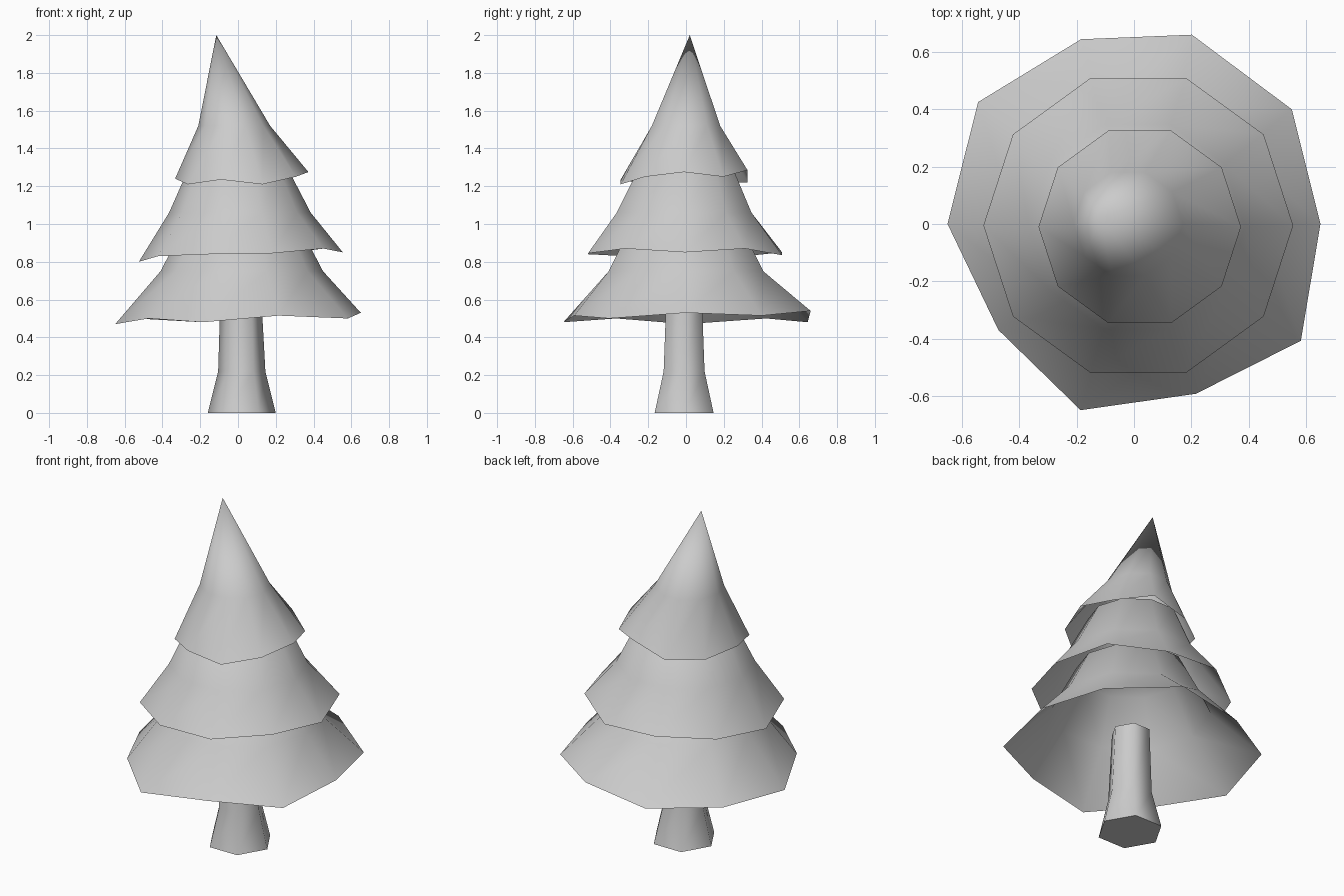
import bpy
import bmesh
from math import cos, sin, radians, tau

cube = bpy.data.objects.get("Cube")
if cube:
    bpy.data.objects.remove(cube, do_unlink=True)

# Single flat colour
grey = bpy.data.materials.new("light_grey")
grey.use_nodes = True
colour = (0.6, 0.6, 0.6, 1)
grey.diffuse_color = colour
grey.node_tree.nodes["Principled BSDF"].inputs["Base Color"].default_value = colour


def ring(bm, sides, centre, radius, height, turn=None):
    """Ring of vertices; radius, height and turn may be given per vertex."""
    def pick(value, i):
        return value[i] if isinstance(value, (list, tuple)) else value
    verts = []
    for i in range(sides):
        angle = tau * i / sides + radians(pick(turn or 0, i))
        r = pick(radius, i)
        verts.append(bm.verts.new((centre[0] + r * cos(angle),
                                   centre[1] + r * sin(angle), pick(height, i))))
    return verts


def bridge(bm, lower, upper):
    for i in range(len(lower)):
        j = (i + 1) % len(lower)
        bm.faces.new((lower[i], lower[j], upper[j], upper[i]))


def finish(bm, name):
    for face in bm.faces:
        face.smooth = True
    mesh = bpy.data.meshes.new(name)
    bm.to_mesh(mesh)
    bm.free()
    mesh.set_sharp_from_angle(angle=radians(65))
    mesh.materials.append(grey)
    obj = bpy.data.objects.new(name, mesh)
    bpy.context.collection.objects.link(obj)


def tier(name, rim, upper_rings, tip):
    """Open skirt of foliage: an uneven rim, round rings above it and a tip."""
    bm = bmesh.new()
    rings = [ring(bm, 10, *rim)] + [ring(bm, 10, *r) for r in upper_rings]
    for lower, upper in zip(rings, rings[1:]):
        bridge(bm, lower, upper)
    point = bm.verts.new(tip)
    last = rings[-1]
    for i in range(10):
        bm.faces.new((last[i], last[(i + 1) % 10], point))
    finish(bm, name)


# Bottom foliage, with a ragged rim
tier("bottom_foliage",
     ((0, 0),
      [.65, .68, .69, .67, .69, .65, .6, .675, .63, .71],
      [.53, .515, .54, .48, .5, .47, .5, .48, .515, .5],
      [0, 0, 1, -2, -2, 0, 2, 2, 2, 1]),
     [((.02, 0), .43, .75), ((.02, 0), .3, 1)], (0, 0, 1.1))

# Middle foliage
tier("middle_foliage",
     ((.015, -.005), .54,
      [.85, .87, .835, .85, .83, .8, .83, .84, .845, .87]),
     [((.01, -.01), .375, 1.06), ((0, 0), .25, 1.32)], (-.02, 0, 1.42))

# Top foliage, leaning to its tip
tier("top_foliage",
     ((.02, -.01), .353,
      [1.275, 1.25, 1.285, 1.22, 1.22, 1.24, 1.21, 1.235, 1.21, 1.25]),
     [((-.02, 0), .19, 1.52)], (-.115, .02, 2))

# Six-sided trunk with a flared foot
trunk = bmesh.new()
foot = ring(trunk, 6, (.02, -.01), .18, 0)
knee = ring(trunk, 6, (.02, -.01), .125, .22)
head = ring(trunk, 6, (.015, -.01), .108, .62)
bridge(trunk, foot, knee)
bridge(trunk, knee, head)
trunk.faces.new(foot[::-1])
trunk.faces.new(head)
finish(trunk, "trunk")
